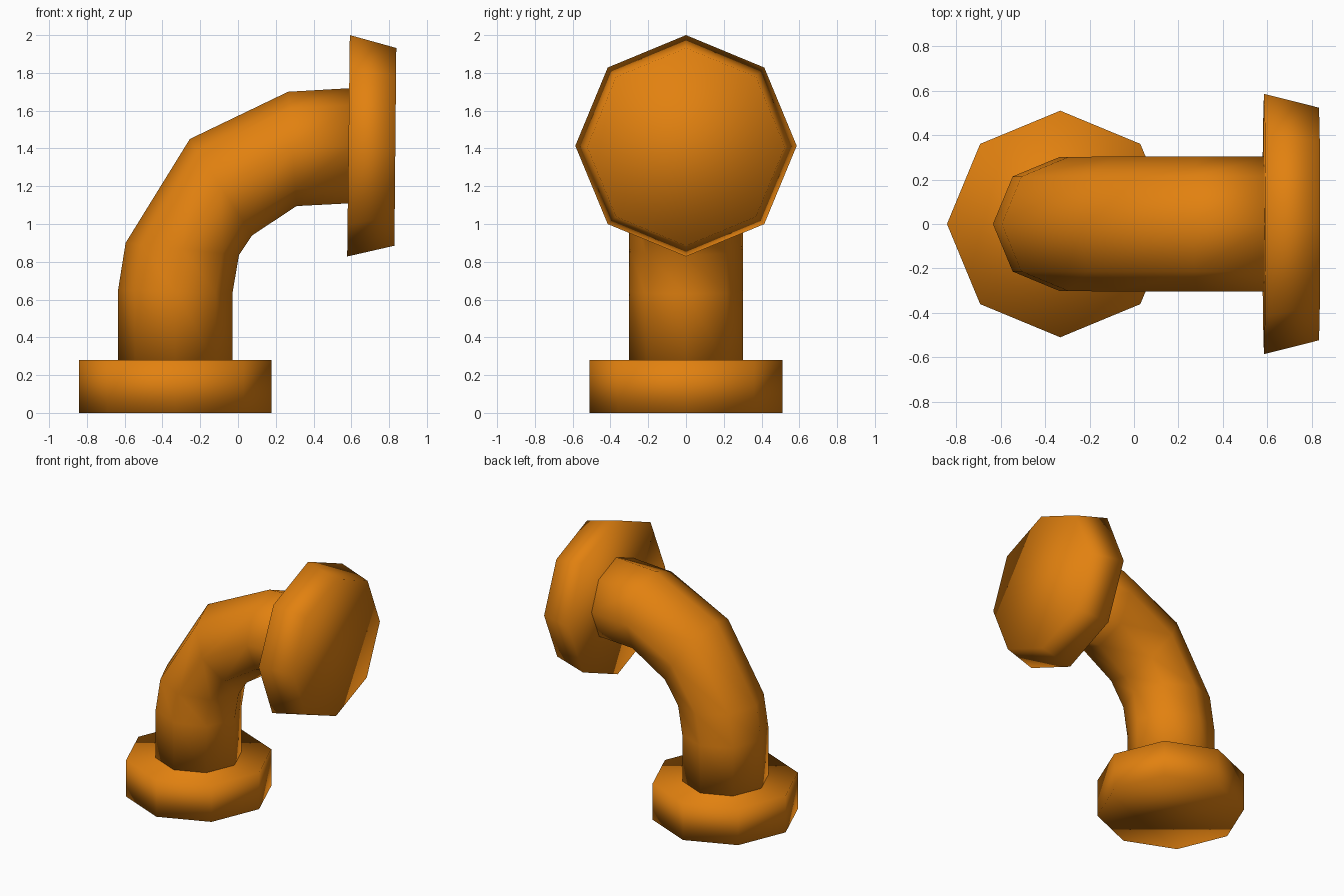
import bpy, bmesh, math
from mathutils import Vector

if "Cube" in bpy.data.objects:
    bpy.data.objects.remove(bpy.data.objects["Cube"])

SIDES = 8

orange = bpy.data.materials.new("orange paint")
orange.diffuse_color = (0.76, 0.22, 0.005, 1)
orange.use_nodes = True
orange.node_tree.nodes["Principled BSDF"].inputs["Base Color"].default_value = orange.diffuse_color


def loft(name, sections, capped):
    """Skin octagonal rings; each section is the (x, z) outer and inner silhouette point."""
    bm = bmesh.new()
    rings = []
    for (ox, oz), (ix, iz) in sections:
        outer, inner = Vector((ox, 0, oz)), Vector((ix, 0, iz))
        centre, axis = (outer + inner) / 2, (outer - inner) / 2
        side = Vector((0, axis.length, 0))
        rings.append([bm.verts.new(centre + axis * math.cos(a) + side * math.sin(a))
                      for a in (i * math.tau / SIDES for i in range(SIDES))])
    for low, high in zip(rings, rings[1:]):
        for i in range(SIDES):
            j = (i + 1) % SIDES
            bm.faces.new((low[i], low[j], high[j], high[i]))
    if capped:
        bm.faces.new(rings[0])
        bm.faces.new(rings[-1])
    bmesh.ops.recalc_face_normals(bm, faces=bm.faces)
    for f in bm.faces:
        f.smooth = True
    mesh = bpy.data.meshes.new(name)
    bm.to_mesh(mesh)
    bm.free()
    mesh.materials.append(orange)
    obj = bpy.data.objects.new(name, mesh)
    bpy.context.collection.objects.link(obj)
    return obj


# Flat collar on the ground
loft("base_flange", [((-0.842, 0), (0.178, 0)),
                     ((-0.842, 0.28), (0.178, 0.28))], True)

# Bent pipe, ends tucked just inside the flanges; capped so it is a solid
loft("bent_pipe", [((-0.635, 0.26), (-0.03, 0.26)),
                   ((-0.635, 0.65), (-0.03, 0.63)),
                   ((-0.595, 0.90), (0.005, 0.835)),
                   ((-0.255, 1.45), (0.075, 0.94)),
                   ((0.265, 1.70), (0.31, 1.095)),
                   ((0.61, 1.72), (0.60, 1.11))], True)

# Tapered collar at the mouth
loft("mouth_flange", [((0.592, 2.0), (0.578, 0.828)),
                      ((0.838, 1.932), (0.828, 0.885))], True)
